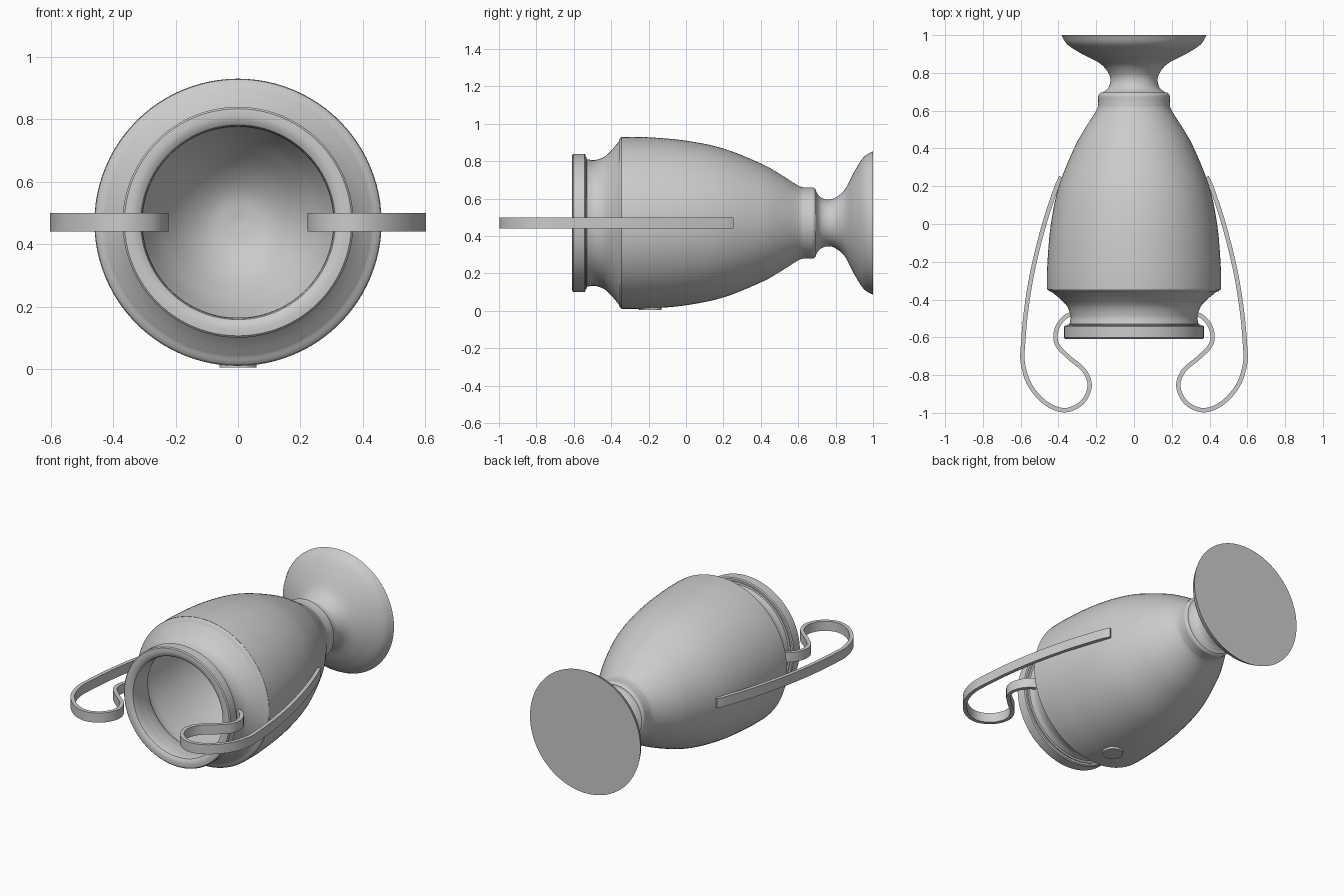
import bpy, bmesh, math
from mathutils import Vector

if "Cube" in bpy.data.objects:
    bpy.data.objects.remove(bpy.data.objects["Cube"])

CZ = 0.47  # height of the cup's horizontal axis


def smooth_path(pts, n=6):
    """Catmull-Rom curve through 2D points."""
    p = [Vector(q) for q in pts]
    p = [2 * p[0] - p[1]] + p + [2 * p[-1] - p[-2]]
    out = []
    for a, b, c, d in zip(p, p[1:], p[2:], p[3:]):
        for i in range(n):
            t = i / n
            out.append(0.5 * (2 * b + (c - a) * t + (2 * a - 5 * b + 4 * c - d) * t * t
                              + (3 * b - a - 3 * c + d) * t ** 3))
    return out + [p[-2]]


def finish(bm, name, angle=35):
    bmesh.ops.remove_doubles(bm, verts=bm.verts, dist=1e-5)
    bmesh.ops.recalc_face_normals(bm, faces=bm.faces)
    me = bpy.data.meshes.new(name)
    bm.to_mesh(me)
    bm.free()
    ob = bpy.data.objects.new(name, me)
    bpy.context.collection.objects.link(ob)
    bpy.ops.object.select_all(action='DESELECT')
    ob.select_set(True)
    bpy.context.view_layer.objects.active = ob
    bpy.ops.object.shade_smooth_by_angle(angle=math.radians(angle))
    return ob


def lathe(name, profile, steps=96):
    """Revolve (y, radius) points around the horizontal axis."""
    bm = bmesh.new()
    vs = [bm.verts.new((p[1], p[0], CZ)) for p in profile]
    es = [bm.edges.new(e) for e in zip(vs, vs[1:])]
    bmesh.ops.spin(bm, geom=vs + es, cent=(0, 0, CZ), axis=(0, 1, 0),
                   angle=2 * math.pi, steps=steps)
    return finish(bm, name)


# cup: foot, stem, collar, belly, throat, rim, hollow inside
foot = smooth_path([(1.0, 0.384), (0.95, 0.352), (0.9, 0.275), (0.85, 0.18),
                    (0.80, 0.136), (0.76, 0.125), (0.72, 0.137), (0.697, 0.165)])
collar = smooth_path([(0.695, 0.178), (0.68, 0.189), (0.64, 0.19), (0.6, 0.2), (0.5, 0.263),
                      (0.4, 0.318), (0.2, 0.398), (0.0, 0.44), (-0.2, 0.458), (-0.33, 0.46),
                      (-0.347, 0.457), (-0.357, 0.445)])
throat = smooth_path([(-0.36, 0.435), (-0.40, 0.387), (-0.44, 0.352), (-0.49, 0.336),
                      (-0.53, 0.341)])
rim = [(-0.532, 0.352), (-0.538, 0.352), (-0.538, 0.364), (-0.543, 0.37), (-0.602, 0.37),
       (-0.608, 0.364), (-0.61, 0.342), (-0.606, 0.325), (-0.597, 0.312), (-0.585, 0.308)]
inside = smooth_path([(-0.55, 0.306), (-0.49, 0.308), (-0.43, 0.325), (-0.36, 0.395),
                      (-0.31, 0.43), (-0.2, 0.43), (0.0, 0.412), (0.2, 0.37), (0.4, 0.29),
                      (0.5, 0.232), (0.58, 0.165), (0.63, 0.09), (0.645, 0.0)])
lathe("cup", [(1.0, 0)] + foot + collar + throat + rim + inside)

# handles: flat strips curling from the belly to the throat
path = smooth_path([(0.385, 0.25), (0.412, 0.19), (0.475, 0.0), (0.535, -0.24), (0.57, -0.45),
                    (0.587, -0.63), (0.588, -0.74), (0.55, -0.855), (0.465, -0.95),
                    (0.365, -0.986), (0.275, -0.945), (0.235, -0.86), (0.262, -0.778),
                    (0.34, -0.71), (0.4, -0.65), (0.416, -0.595), (0.4, -0.535),
                    (0.36, -0.49), (0.32, -0.475)])


def handle(name, side, half_t=0.0115, half_w=0.03):
    bm = bmesh.new()
    rings = []
    for i, p in enumerate(path):
        t = (path[min(i + 1, len(path) - 1)] - path[max(i - 1, 0)]).normalized()
        n = Vector((-t.y, t.x)) * half_t
        rings.append([bm.verts.new((side * (p.x + s * n.x), p.y + s * n.y, CZ + h * half_w))
                      for s, h in ((-1, -1), (1, -1), (1, 1), (-1, 1))])
    for a, b in zip(rings, rings[1:]):
        for k in range(4):
            bm.faces.new((a[k], a[(k + 1) % 4], b[(k + 1) % 4], b[k]))
    bm.faces.new(rings[0])
    bm.faces.new(rings[-1])
    finish(bm, name)


handle("handle_right", 1)
handle("handle_left", -1)

# plain medallion on the underside of the belly
bm = bmesh.new()
bmesh.ops.create_cone(bm, cap_ends=True, segments=48, radius1=0.06, radius2=0.06, depth=0.025)
bmesh.ops.translate(bm, verts=bm.verts, vec=(0, -0.19, 0.0165))
finish(bm, "medallion")
